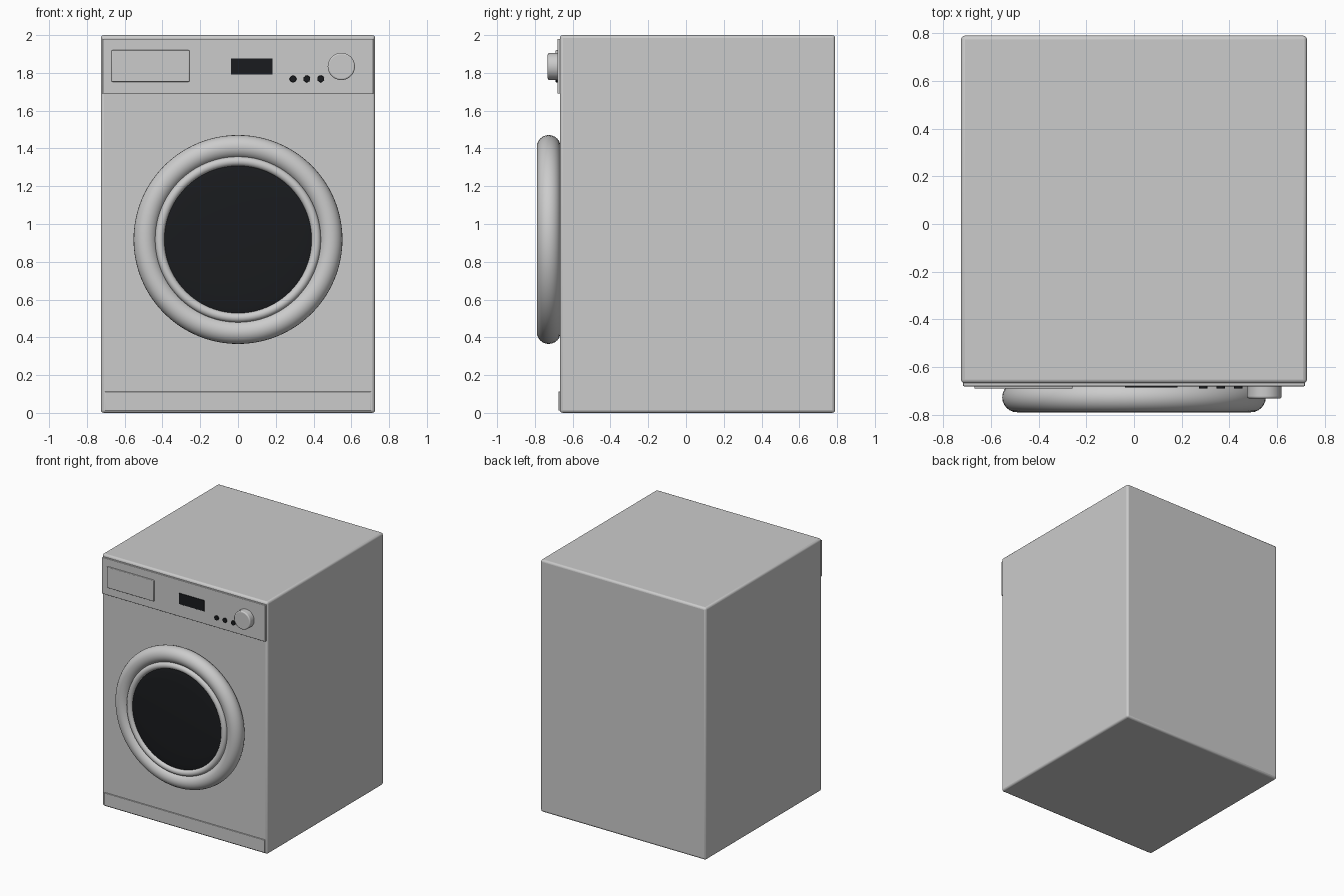
import bpy, math

if "Cube" in bpy.data.objects:
    bpy.data.objects.remove(bpy.data.objects["Cube"])

FRONT = -0.668   # y of the cabinet front
DOOR_Z = 0.918   # height of the door centre


def paint(obj, name, rgb):
    mat = bpy.data.materials.get(name) or bpy.data.materials.new(name)
    mat.diffuse_color = (*rgb, 1)
    mat.use_nodes = True
    mat.node_tree.nodes["Principled BSDF"].inputs["Base Color"].default_value = mat.diffuse_color
    obj.data.materials.append(mat)


def finish(obj, name, bevel=0.0, segments=3):
    obj.name = name
    if bevel:
        mod = obj.modifiers.new("Bevel", 'BEVEL')
        mod.width, mod.segments = bevel, segments
        mod.limit_method = 'ANGLE'
    bpy.ops.object.shade_smooth_by_angle(angle=math.radians(40))
    return obj


def box(name, x, y, z, bevel=0.0):
    """Box from (min, max) pairs on each axis."""
    bpy.ops.mesh.primitive_cube_add(size=1, location=[(a + b) / 2 for a, b in (x, y, z)])
    obj = bpy.context.object
    obj.scale = [b - a for a, b in (x, y, z)]
    bpy.ops.object.transform_apply(location=False, rotation=False, scale=True)
    return finish(obj, name, bevel)


def disc(name, x, z, radius, y, bevel=0.0, verts=48):
    """Cylinder along y from (front, back)."""
    bpy.ops.mesh.primitive_cylinder_add(vertices=verts, radius=radius, depth=y[1] - y[0],
                                        location=(x, sum(y) / 2, z), rotation=(math.pi / 2, 0, 0))
    return finish(bpy.context.object, name, bevel)


def ring(name, major, minor, y):
    bpy.ops.mesh.primitive_torus_add(major_radius=major, minor_radius=minor, major_segments=96,
                                     minor_segments=24, location=(0, y, DOOR_Z),
                                     rotation=(math.pi / 2, 0, 0))
    obj = finish(bpy.context.object, name)
    bpy.ops.object.shade_smooth()
    return obj


DARK = (0.01, 0.011, 0.013)

# Cabinet and kick plate
box("cabinet", (-0.726, 0.726), (FRONT, 0.79), (0, 2), 0.016)
box("kick_plate", (-0.705, 0.705), (-0.676, -0.64), (0.012, 0.113), 0.003)

# Control panel with detergent drawer, display, buttons and dial
box("control_panel", (-0.717, 0.717), (-0.681, -0.64), (1.69, 1.98), 0.004)
box("detergent_drawer", (-0.67, -0.257), (-0.691, -0.66), (1.753, 1.92), 0.005)
paint(box("display", (-0.037, 0.183), (-0.686, -0.66), (1.791, 1.877), 0.001), "dark_glass", DARK)
for i in range(3):
    button = disc(f"button_{i + 1}", 0.291 + 0.0735 * i, 1.768, 0.018, (-0.69, -0.67), 0.002, 24)
    paint(button, "dark_button", DARK)
disc("dial", 0.547, 1.834, 0.072, (-0.732, -0.67), 0.008)

# Door: outer rim, inner trim ring and slightly domed dark window
ring("door_rim", 0.49, 0.063, -0.727)
ring("door_trim", 0.414, 0.025, -0.76)
bpy.ops.mesh.primitive_uv_sphere_add(segments=64, ring_count=24, radius=1,
                                     location=(0, -0.763, DOOR_Z), rotation=(math.pi / 2, 0, 0))
window = bpy.context.object
window.scale = (0.396, 0.396, 0.018)
bpy.ops.object.shade_smooth()
window.name = "door_window"
paint(window, "dark_glass", DARK)
